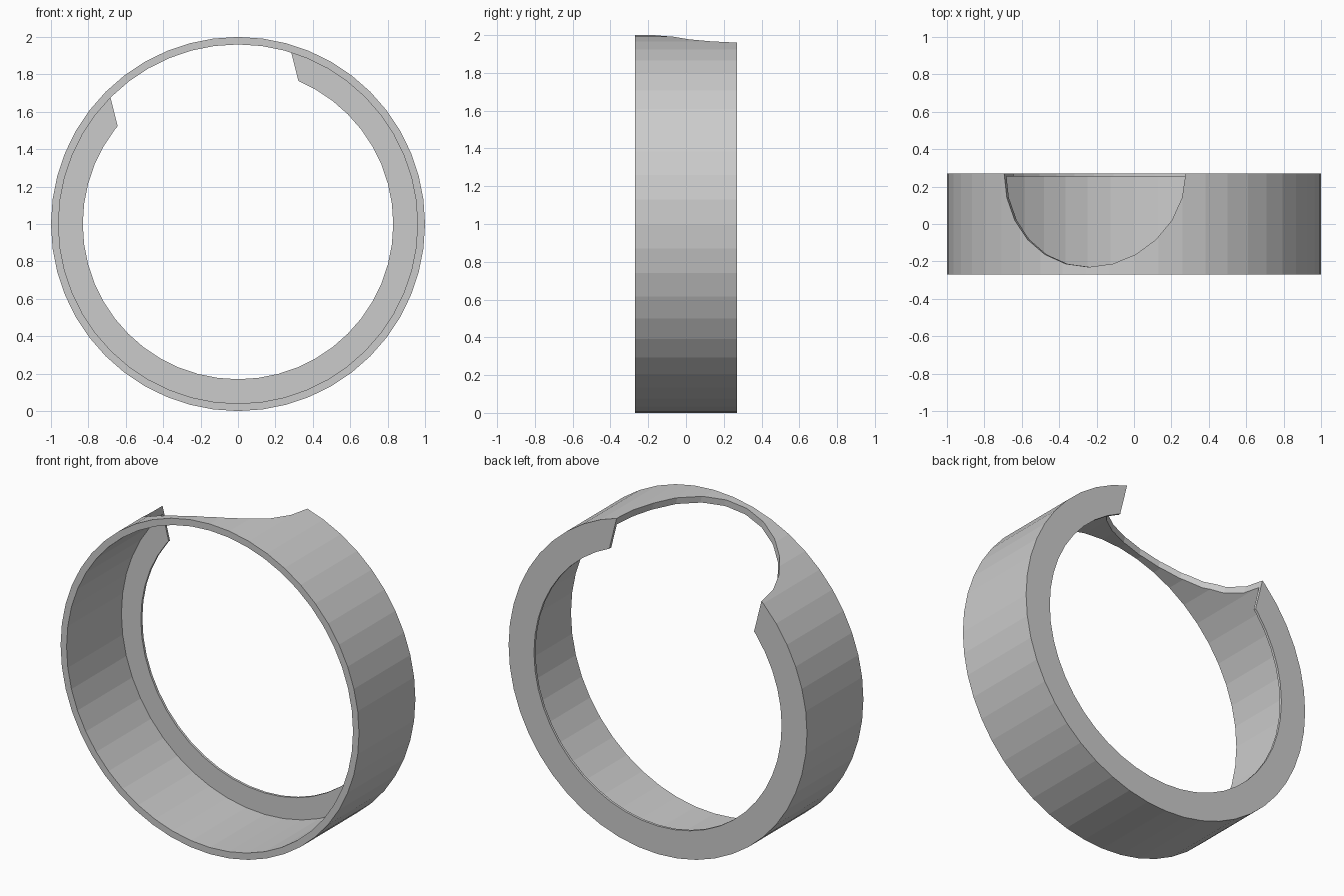
import bpy, bmesh
from math import pi, radians
from mathutils import Matrix, Vector

cube = bpy.data.objects.get("Cube")
if cube:
    bpy.data.objects.remove(cube, do_unlink=True)

OUTER, INNER, LIP = 1.0, 0.96, 0.83
HALF, LIP_DEPTH = 0.27, 0.015
CENTRE = Vector((0, 0, 1))
TILT = radians(-14)

grey = bpy.data.materials.new("plain grey")
grey.use_nodes = True
colour = (0.6, 0.6, 0.6, 1)
grey.diffuse_color = colour
grey.node_tree.nodes["Principled BSDF"].inputs["Base Color"].default_value = colour


def add_object(name, bm):
    bmesh.ops.recalc_face_normals(bm, faces=bm.faces)
    mesh = bpy.data.meshes.new(name)
    bm.to_mesh(mesh)
    bm.free()
    mesh.materials.append(grey)
    obj = bpy.data.objects.new(name, mesh)
    bpy.context.collection.objects.link(obj)
    return obj


# Band with a thin inward lip at the back, turned from an L-shaped section
bm = bmesh.new()
section = [(OUTER, -HALF), (OUTER, HALF), (LIP, HALF), (LIP, HALF - LIP_DEPTH),
           (INNER, HALF - LIP_DEPTH), (INNER, -HALF)]
verts = [bm.verts.new((r, y, 1)) for r, y in section]
edges = [bm.edges.new((v, verts[i - 1])) for i, v in enumerate(verts)]
bmesh.ops.spin(bm, geom=verts + edges, cent=CENTRE, axis=(0, 1, 0),
               angle=2 * pi, steps=48, use_merge=True)
bmesh.ops.remove_doubles(bm, verts=bm.verts, dist=0.0001)
band = add_object("ring_band", bm)

# Round notch through the upper back edge, leaning to the right
bm = bmesh.new()
place = (Matrix.Translation(CENTRE + Vector((0, HALF, 0)))
         @ Matrix.Rotation(TILT, 4, 'Y') @ Matrix.Translation((0, 0, 0.9)))
bmesh.ops.create_cone(bm, cap_ends=True, segments=24, radius1=0.5, radius2=0.5,
                      depth=1.0, matrix=place)
cutter = add_object("notch_cutter", bm)
cutter.hide_render = True

cut = band.modifiers.new("notch", 'BOOLEAN')
cut.operation = 'DIFFERENCE'
cut.solver = 'EXACT'
cut.object = cutter
bpy.context.view_layer.objects.active = band
bpy.ops.object.modifier_apply(modifier=cut.name)
bpy.data.objects.remove(cutter, do_unlink=True)
